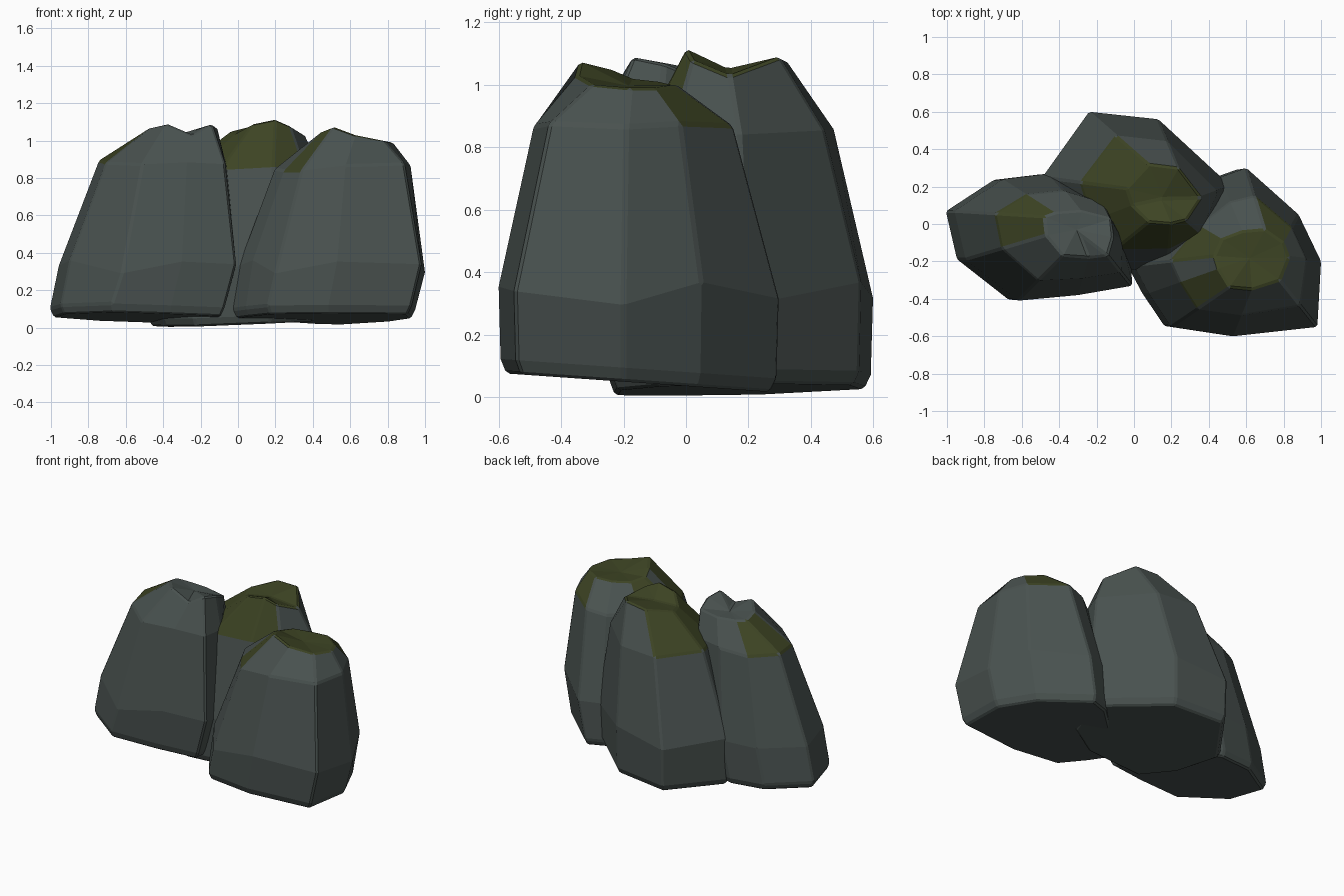
import bpy, bmesh, math
from mathutils import Vector

if "Cube" in bpy.data.objects:
    bpy.data.objects.remove(bpy.data.objects["Cube"])


def material(name, rgb):
    m = bpy.data.materials.new(name)
    m.diffuse_color = (*rgb, 1)
    m.use_nodes = True
    m.node_tree.nodes["Principled BSDF"].inputs["Base Color"].default_value = m.diffuse_color
    return m


STONE = material("grey_stone", (0.066, 0.083, 0.078))
MOSS = material("moss_green", (0.046, 0.057, 0.017))


def rock(name, girth, rim, shift, base, brow, mossy, moss_cap):
    """Loft a boulder: base rings, widest girth, shoulder and a dished cap."""
    bm = bmesh.new()
    n = len(girth)
    centre = Vector((sum(p[0] for p in girth) / n, sum(p[1] for p in girth) / n))

    def base_ring(scale, lift):
        ring = []
        for p in girth:
            q = centre + (Vector(p) - centre) * scale
            x, y = q.x + shift, q.y
            ring.append((x, y, base[0] + base[1] * x + base[2] * y + lift))
        return ring

    waist = [(x, y, 0.33 + 0.04 * math.sin(2.3 * i)) for i, (x, y) in enumerate(girth)]
    shoulder = []
    for i, (w, r) in enumerate(zip(girth, rim)):
        q = Vector(w).lerp(Vector(r[:2]), 0.45)
        shoulder.append((q.x, q.y, brow[0] + brow[1] * q.x + 0.01 * math.cos(1.9 * i)))
    rings = [[bm.verts.new(p) for p in ring] for ring in
             (base_ring(0.94, 0), base_ring(0.985, 0.045), waist, shoulder, rim)]

    # underside and side walls
    bm.faces.new(rings[0][::-1])
    for level in range(4):
        lo, hi = rings[level], rings[level + 1]
        for i in range(n):
            j = (i + 1) % n
            f = bm.faces.new((lo[i], lo[j], hi[j], hi[i]))
            f.material_index = int(level == 3 and i in mossy)
    # sunken cap
    mid = sum((v.co for v in rings[4]), Vector()) / n
    mid.z -= 0.02
    c = bm.verts.new(mid)
    for i in range(n):
        f = bm.faces.new((rings[4][i], rings[4][(i + 1) % n], c))
        f.material_index = int(moss_cap)
    bmesh.ops.recalc_face_normals(bm, faces=bm.faces)

    me = bpy.data.meshes.new(name)
    bm.to_mesh(me)
    bm.free()
    me.materials.append(STONE)
    me.materials.append(MOSS)
    ob = bpy.data.objects.new(name, me)
    bpy.context.collection.objects.link(ob)
    # worn edges
    bev = ob.modifiers.new("worn_edges", 'BEVEL')
    bev.width = 0.01
    bev.segments = 1
    bev.limit_method = 'ANGLE'
    bev.angle_limit = math.radians(25)


rock("left_rock",
     [(-0.96, 0.07), (-0.90, -0.19), (-0.62, -0.41), (-0.30, -0.38), (-0.01, -0.33),
      (-0.02, -0.10), (-0.20, 0.18), (-0.45, 0.27), (-0.70, 0.24)],
     [(-0.48, 0.04, 1.05), (-0.47, -0.06, 1.07), (-0.38, -0.17, 1.09), (-0.24, -0.18, 1.03),
      (-0.14, -0.17, 1.09), (-0.11, -0.07, 1.07), (-0.12, 0.03, 1.03), (-0.28, 0.07, 1.03),
      (-0.42, 0.06, 1.04)],
     -0.055, (0.035, -0.025, -0.08), (0.87, -0.02), {0, 8}, False)

rock("back_rock",
     [(-0.49, 0.25), (-0.40, -0.05), (-0.24, -0.25), (0.18, -0.24), (0.42, -0.10),
      (0.52, 0.20), (0.13, 0.56), (-0.24, 0.60)],
     [(-0.04, 0.19, 1.05), (-0.01, 0.10, 1.04), (0.08, 0.01, 1.09), (0.20, 0.00, 1.115),
      (0.28, 0.02, 1.08), (0.36, 0.14, 1.03), (0.24, 0.30, 1.09), (0.08, 0.32, 1.08)],
     0.0, (0.02, 0.04, 0.025), (0.85, 0), {0, 1, 2, 3, 7}, True)

rock("right_rock",
     [(0.00, -0.22), (0.08, -0.37), (0.20, -0.55), (0.53, -0.60), (0.98, -0.55),
      (1.00, -0.20), (0.88, 0.05), (0.60, 0.30), (0.46, 0.25), (0.25, 0.05)],
     [(0.43, -0.17, 1.02), (0.45, -0.24, 1.05), (0.51, -0.34, 1.075), (0.63, -0.35, 1.03),
      (0.78, -0.30, 1.00), (0.83, -0.18, 0.99), (0.80, -0.10, 0.99), (0.70, -0.03, 1.00),
      (0.58, -0.04, 1.00), (0.47, -0.08, 1.01)],
     -0.045, (0.035, 0, -0.07), (0.83, 0.05), {1, 6, 9}, True)
